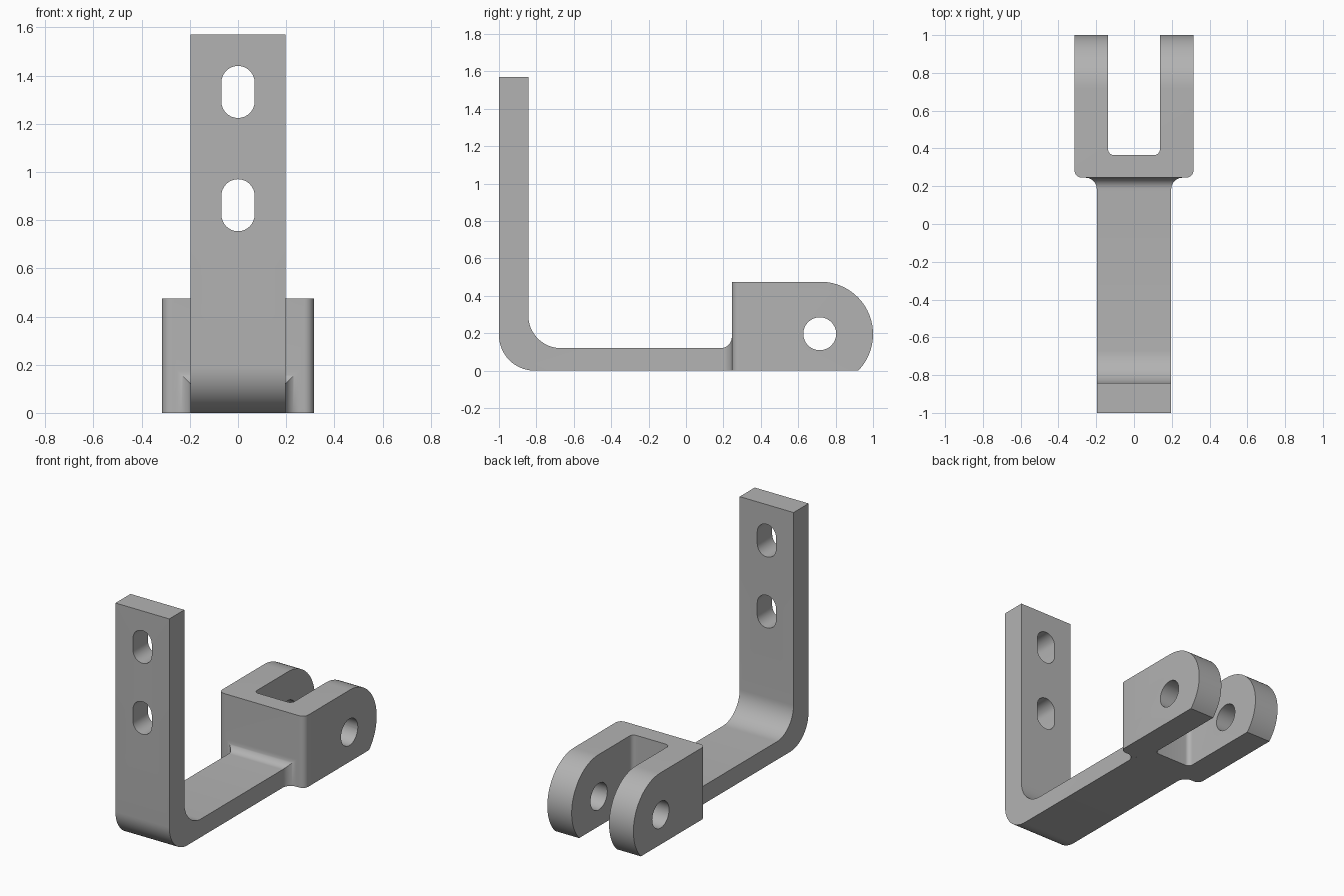
import bpy
import bmesh
from math import cos, sin, radians, sqrt
from mathutils import Vector

cube = bpy.data.objects.get("Cube")
if cube:
    bpy.data.objects.remove(cube, do_unlink=True)

grey = bpy.data.materials.new("plain grey")
grey.use_nodes = True
grey.diffuse_color = (0.45, 0.45, 0.45, 1)
grey.node_tree.nodes["Principled BSDF"].inputs["Base Color"].default_value = grey.diffuse_color


def arc(cx, cy, r, start, end, steps=16):
    """Points along a circular arc, angles in degrees."""
    angles = [radians(start + (end - start) * i / steps) for i in range(steps + 1)]
    return [(cx + r * cos(a), cy + r * sin(a)) for a in angles]


def loft(name, rings):
    """Closed solid through matching rings of 3D points."""
    bm = bmesh.new()
    loops = [[bm.verts.new(p) for p in ring] for ring in rings]
    for a, b in zip(loops, loops[1:]):
        for i in range(len(a)):
            j = (i + 1) % len(a)
            bm.faces.new((a[i], a[j], b[j], b[i]))
    bm.faces.new(loops[0])
    bm.faces.new(loops[-1])
    bmesh.ops.recalc_face_normals(bm, faces=bm.faces)
    mesh = bpy.data.meshes.new(name)
    bm.to_mesh(mesh)
    bm.free()
    mesh.materials.append(grey)
    obj = bpy.data.objects.new(name, mesh)
    bpy.context.collection.objects.link(obj)
    return obj


def prism(name, outline, axis, low, high):
    """Extrude a 2D outline along x, y or z."""
    def ring(d):
        return [Vector(p[:axis] + (d,) + p[axis:]) for p in outline]
    return loft(name, [ring(low), ring(high)])


def combine(target, other, operation):
    """Apply a boolean and discard the second solid."""
    mod = target.modifiers.new(operation.lower(), 'BOOLEAN')
    mod.operation = operation
    mod.solver = 'EXACT'
    mod.object = other
    bpy.context.view_layer.objects.active = target
    bpy.ops.object.modifier_apply(modifier=mod.name)
    bpy.data.objects.remove(other, do_unlink=True)


ARM, THICK = 0.197, 0.12           # arm half width, foot thickness
FORK_START, FILLET = 0.245, 0.06
NECK = FORK_START - FILLET

# Bent arm: upright plate curving into a flat foot
arm_profile = ([(-1, 1.57)] + arc(-0.81, 0.19, 0.19, 180, 270)
               + [(NECK, 0), (NECK, THICK)]
               + arc(-0.668, THICK + 0.175, 0.175, 270, 180) + [(-0.843, 1.57)])
bracket = prism("bracket", arm_profile, 0, -ARM, ARM)

# Two oblong mounting slots through the upright
for z in (0.862, 1.332):
    slot = arc(0, z + 0.039, 0.069, 0, 180) + arc(0, z - 0.039, 0.069, 180, 360)
    combine(bracket, prism("slot_cutter", slot, 1, -1.2, -0.6), 'DIFFERENCE')

# Fork: rounded U plan trimmed by a round-nosed side outline
half_plan = (arc(0.275, 0.285, 0.04, -90, 0, 8) + [(0.315, 1.2), (0.137, 1.2)]
             + arc(0.107, 0.395, 0.03, 0, -90, 8))
plan = half_plan + [(-x, y) for x, y in reversed(half_plan)]
fork = prism("fork", plan, 2, 0, 0.475)
side = [(0.1, -0.1), (0.1, 0.6), (0.72, 0.6)]
nose = arc(0.72, 0.195, 0.28, 90, -44.1, 32)
side = [(0.1, 0), (0.1, 0.475)] + nose
combine(fork, prism("nose_cutter", side, 0, -0.5, 0.5), 'INTERSECT')

# Pin hole across both prongs
hole = arc(0.715, 0.197, 0.088, 0, 348.75, 31)
combine(fork, prism("pin_cutter", hole, 0, -0.5, 0.5), 'DIFFERENCE')

# Flared neck: mitred fillet between foot and fork
rings = []
for i in range(13):
    d = FILLET * sin(radians(90 * i / 12))
    flare = FILLET - sqrt(max(FILLET ** 2 - d ** 2, 0))
    w, h, y = ARM + flare, THICK + flare, NECK + d
    rings.append([(-w, y, 0), (w, y, 0), (w, y, h), (-w, y, h)])
neck = loft("neck", rings)

# Join into one solid with smooth bends and sharp edges
combine(bracket, neck, 'UNION')
combine(bracket, fork, 'UNION')
bpy.ops.object.select_all(action='DESELECT')
bracket.select_set(True)
bpy.context.view_layer.objects.active = bracket
bpy.ops.object.shade_smooth_by_angle(angle=radians(30))
